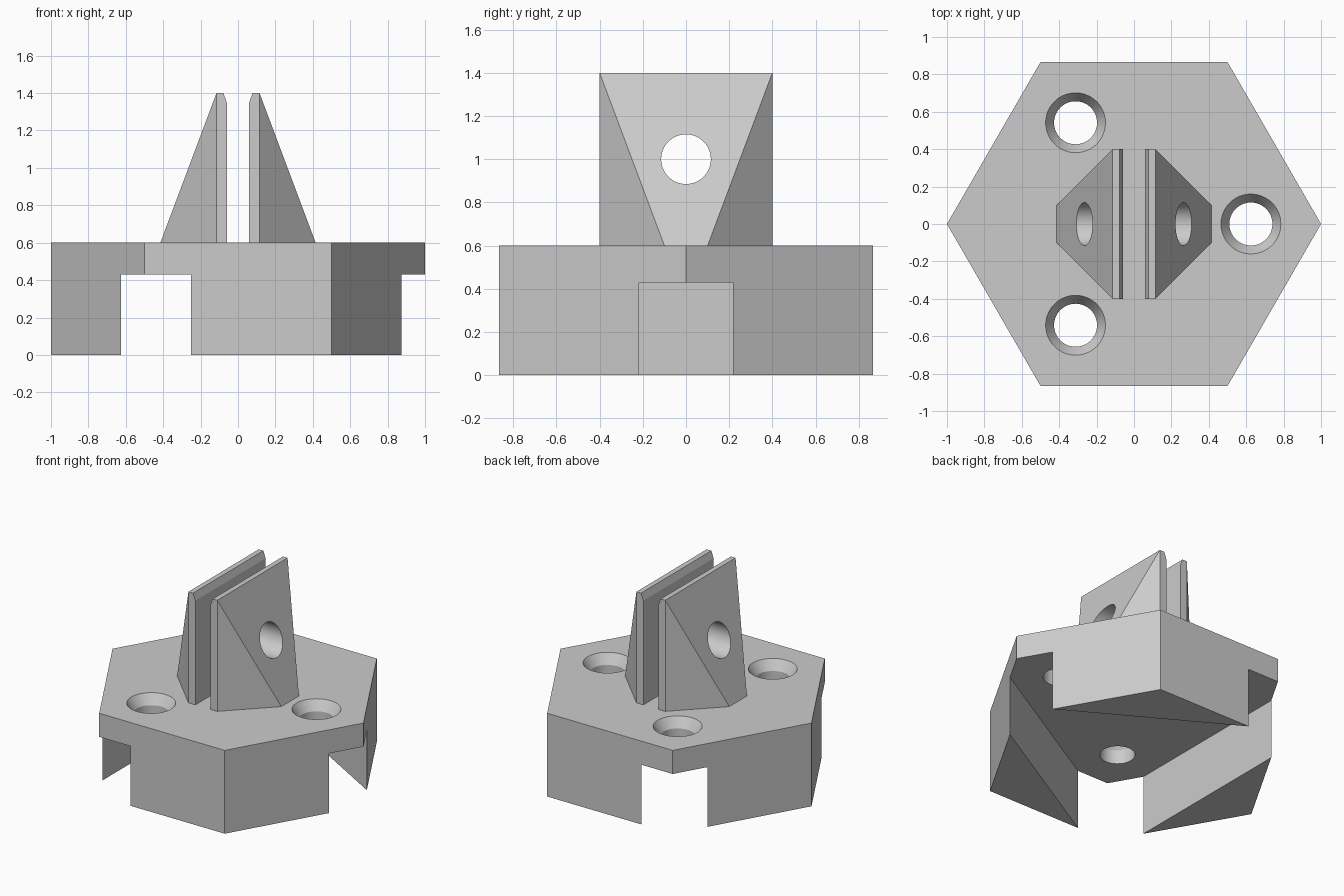
import bpy
import bmesh
from math import cos, sin, tau, radians
from mathutils import Matrix, Vector

cube = bpy.data.objects.get("Cube")
if cube:
    bpy.data.objects.remove(cube, do_unlink=True)

# Single grey material
grey = bpy.data.materials.new("plain grey")
grey.use_nodes = True
colour = (0.6, 0.6, 0.6, 1)
grey.diffuse_color = colour
grey.node_tree.nodes["Principled BSDF"].inputs["Base Color"].default_value = colour


def finish(name, bm):
    bmesh.ops.recalc_face_normals(bm, faces=bm.faces)
    mesh = bpy.data.meshes.new(name)
    bm.to_mesh(mesh)
    bm.free()
    mesh.materials.append(grey)
    obj = bpy.data.objects.new(name, mesh)
    bpy.context.collection.objects.link(obj)
    return obj


def turned(name, sides, profile, matrix=Matrix()):
    """Closed solid with regular cross-sections of (radius, height)."""
    bm = bmesh.new()
    rings = [[bm.verts.new((r * cos(tau * i / sides), r * sin(tau * i / sides), z))
              for i in range(sides)] for r, z in profile]
    for low, high in zip(rings, rings[1:]):
        for i in range(sides):
            j = (i + 1) % sides
            bm.faces.new((low[i], low[j], high[j], high[i]))
    bm.faces.new(rings[0])
    bm.faces.new(rings[-1])
    bm.transform(matrix)
    return finish(name, bm)


def cut(obj, cutter):
    bpy.ops.object.select_all(action='DESELECT')
    bpy.context.view_layer.objects.active = obj
    obj.select_set(True)
    mod = obj.modifiers.new("cut", 'BOOLEAN')
    mod.operation = 'DIFFERENCE'
    mod.solver = 'EXACT'
    mod.object = cutter
    bpy.ops.object.modifier_apply(modifier=mod.name)
    bpy.data.objects.remove(cutter, do_unlink=True)


def shade(obj):
    bpy.ops.object.select_all(action='DESELECT')
    bpy.context.view_layer.objects.active = obj
    obj.select_set(True)
    bpy.ops.object.shade_smooth_by_angle(angle=radians(15))


# Hexagonal base, hollowed by a triangle that leaves three corner legs
TOP, UNDERSIDE = 0.6, 0.43
base = turned("hexagonal_base", 6, [(1, 0), (1, TOP)])
cut(base, turned("leg_gap_cutter", 3, [(1.25, -0.2), (1.25, UNDERSIDE)]))

# Three countersunk screw holes above the gaps
for k in range(3):
    place = Matrix.Rotation(tau * k / 3, 4, 'Z') @ Matrix.Translation((0.625, 0, 0))
    cut(base, turned("screw_hole_cutter", 64,
                     [(0.115, 0.3), (0.115, TOP - 0.07), (0.16, TOP), (0.16, 0.7)], place))
shade(base)

# Pair of mirrored clevis lugs with a shared pin hole
corners = [(0.06, 0.4, TOP), (0.115, 0.4, TOP), (0.415, 0.1, TOP),
           (0.115, 0.4, 1.4), (0.078, 0.4, 1.4), (0.06, 0.4, 1.35)]
for side, name in ((1, "left_lug"), (-1, "right_lug")):
    bm = bmesh.new()
    for x, y, z in corners:
        for front in (1, -1):
            bm.verts.new(Vector((side * x, front * y, z)))
    bmesh.ops.convex_hull(bm, input=bm.verts)
    bmesh.ops.dissolve_limit(bm, angle_limit=radians(1), verts=bm.verts, edges=bm.edges)
    lug = finish(name, bm)
    across = Matrix.Translation((0, 0, 1)) @ Matrix.Rotation(tau / 4, 4, 'Y')
    cut(lug, turned("pin_hole_cutter", 64, [(0.115, -0.7), (0.115, 0.7)], across))
    shade(lug)
